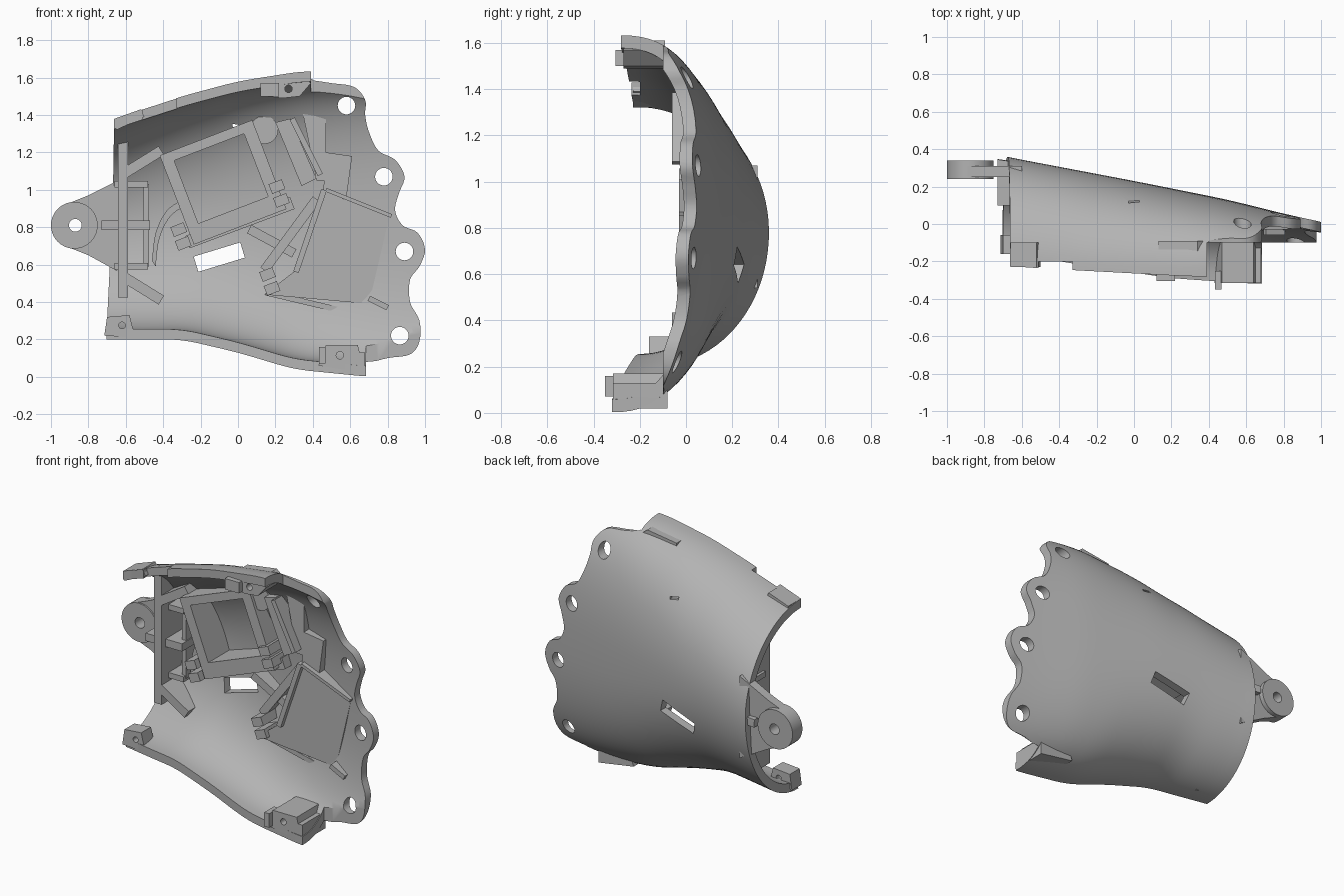
import bpy, bmesh, math
from mathutils import Vector

if "Cube" in bpy.data.objects:
    bpy.data.objects.remove(bpy.data.objects["Cube"])

grey = bpy.data.materials.new("plain_grey")
grey.use_nodes = True
grey.diffuse_color = (0.45, 0.45, 0.45, 1)
grey.node_tree.nodes["Principled BSDF"].inputs["Base Color"].default_value = (0.45, 0.45, 0.45, 1)


def finish(name, bm):
    bmesh.ops.recalc_face_normals(bm, faces=bm.faces)
    mesh = bpy.data.meshes.new(name)
    bm.to_mesh(mesh)
    bm.free()
    mesh.materials.append(grey)
    ob = bpy.data.objects.new(name, mesh)
    bpy.context.collection.objects.link(ob)
    return ob


def prism(name, pts, front, back):
    """Front-view outline pushed through a depth range."""
    bm = bmesh.new()
    a = [bm.verts.new((x, front, z)) for x, z in pts]
    b = [bm.verts.new((x, back, z)) for x, z in pts]
    bm.faces.new(a)
    bm.faces.new(b[::-1])
    for i in range(len(a)):
        j = (i + 1) % len(a)
        bm.faces.new((a[i], b[i], b[j], a[j]))
    return finish(name, bm)


def circle(x, z, r, n=28):
    return [(x + r * math.cos(k * math.tau / n), z + r * math.sin(k * math.tau / n)) for k in range(n)]


def rect(x, z, w, h, angle=0):
    c, s = math.cos(math.radians(angle)), math.sin(math.radians(angle))
    corners = [(-w / 2, -h / 2), (w / 2, -h / 2), (w / 2, h / 2), (-w / 2, h / 2)]
    return [(x + u * c - v * s, z + u * s + v * c) for u, v in corners]


def bar(x1, z1, x2, z2, w):
    return rect((x1 + x2) / 2, (z1 + z2) / 2, math.hypot(x2 - x1, z2 - z1), w,
                math.degrees(math.atan2(z2 - z1, x2 - x1)))


def boolean(ob, other, op="DIFFERENCE", keep=False):
    mod = ob.modifiers.new("cut", "BOOLEAN")
    mod.object, mod.operation, mod.solver = other, op, "EXACT"
    bpy.ops.object.select_all(action="DESELECT")
    bpy.context.view_layer.objects.active = ob
    ob.select_set(True)
    bpy.ops.object.modifier_apply(modifier=mod.name)
    if not keep:
        bpy.data.objects.remove(other)


def catmull(pts, steps=5):
    out = []
    for i in range(len(pts) - 1):
        p = [Vector(pts[min(max(i + k, 0), len(pts) - 1)]) for k in (-1, 0, 1, 2)]
        for s in range(steps):
            t = s / steps
            out.append(tuple(0.5 * (2 * p[1] + (p[2] - p[0]) * t
                                    + (2 * p[0] - 5 * p[1] + 4 * p[2] - p[3]) * t ** 2
                                    + (3 * p[1] - p[0] - 3 * p[2] + p[3]) * t ** 3)))
    return out + [pts[-1]]


def sample(table, x):
    """Piecewise line, softened by averaging neighbours."""
    def line(u):
        for (a, va), (b, vb) in zip(table, table[1:]):
            if u <= b:
                return va + (vb - va) * max(0, (u - a) / (b - a))
        return table[-1][1]
    return sum(line(x + k * 0.02) for k in range(-4, 5)) / 9


TOP = [(-0.75, 1.35), (-0.3, 1.5), (0, 1.58), (0.35, 1.635), (1.1, 1.62)]
BOTTOM = [(-0.75, 0.2), (-0.3, 0.2), (0, 0.13), (0.3, 0.04), (0.7, 0), (1.1, 0)]
BACK = [(-0.75, 0.375), (-0.66, 0.355), (0, 0.23), (0.5, 0.13), (0.8, 0.055), (1.1, -0.01)]
RIM_TOP = [(-0.75, -0.22), (-0.45, -0.24), (0.3, -0.28), (1.1, -0.29)]
RIM_LOW = [(-0.75, -0.13), (-0.4, -0.2), (0.2, -0.29), (0.65, -0.32), (1.1, -0.32)]
ROUND = [(-0.75, 2), (-0.2, 2.05), (0.5, 2.5), (1.1, 2.5)]


def section(x, inset, n=44):
    zt, zb, n_exp = sample(TOP, x), sample(BOTTOM, x), sample(ROUND, x)
    yb, h = sample(BACK, x) - inset, (zt - zb) / 2 - inset
    pts = []
    for i in range(n + 1):
        t = math.pi * (i / n - 0.5)
        s, c = math.sin(t), max(0, math.cos(t))
        rim = sample(RIM_TOP if s > 0 else RIM_LOW, x)
        pts.append((x, rim + (yb - rim) * c ** (2 / n_exp),
                    (zt + zb) / 2 + h * math.copysign(abs(s) ** (2 / n_exp), s)))
    return pts


def loft(name, inset, hollow):
    bm = bmesh.new()
    rings = []
    for k in range(47):
        x = -0.75 + k * 0.04
        pts = section(x, inset)
        if hollow:
            pts += section(x, inset + hollow)[::-1]
        rings.append([bm.verts.new(p) for p in pts])
    m = len(rings[0])
    for a, b in zip(rings, rings[1:]):
        for i in range(m):
            j = (i + 1) % m
            bm.faces.new((a[i], a[j], b[j], b[i]))
    for ring in (rings[0], rings[-1]):
        if hollow:
            for i in range(m // 2 - 1):
                bm.faces.new((ring[i], ring[i + 1], ring[m - 2 - i], ring[m - 1 - i]))
        else:
            bm.faces.new(ring)
    return finish(name, bm)


# Curved shell, trimmed to the scalloped outline
shell = loft("shell", 0, 0.055)
scallops = [(0.4, 1.585), (0.5, 1.57), (0.62, 1.55), (0.68, 1.48), (0.68, 1.4), (0.7, 1.31), (0.75, 1.21),
            (0.84, 1.16), (0.89, 1.07), (0.86, 0.98), (0.84, 0.89), (0.88, 0.81), (0.96, 0.77),
            (1.0, 0.68), (0.97, 0.59), (0.92, 0.52), (0.92, 0.4), (0.97, 0.3), (0.97, 0.19),
            (0.92, 0.12), (0.8, 0.1), (0.685, 0.07)]
trim = [(0.36, 1.8)] + catmull(scallops) + [(0.68, -0.2), (-0.72, -0.2), (-0.7, 0.3), (-0.67, 0.9), (-0.655, 1.8)]
boolean(shell, prism("trim", trim, -1, 1), "INTERSECT")
boolean(shell, prism("upper_relief", rect(0.79, 1.4, 0.8, 1), -1, -0.1))
boolean(shell, prism("lower_relief", rect(1.085, 0.4, 0.8, 1.1), -1, -0.1))
boolean(shell, prism("rim_notch", rect(-0.42, 1.45, 0.18, 0.3), -1, -0.2))
for x, z in ((0.58, 1.45), (0.78, 1.07), (0.89, 0.67), (0.865, 0.22)):
    boolean(shell, prism("knuckle_hole", circle(x, z, 0.047), -1, 1))
boolean(shell, prism("slot", rect(-0.1, 0.64, 0.26, 0.085, 17), 0, 1))
boolean(shell, prism("small_slot", rect(0, 1.34, 0.06, 0.015, -10), 0, 1))

# Solid inner volume that clips every interior part to the shell wall
core = loft("core", 0.02, 0)
core.hide_render = True
parts = [shell]


def inner(name, pts, front, hole=None):
    ob = prism(name, pts, front, 0.6)
    if hole:
        boolean(ob, prism("hole", hole, -1, 1))
    boolean(ob, core, "INTERSECT", keep=True)
    parts.append(ob)
    return ob


# Tilted compartment frame
inner("compartment_frame", rect(-0.08, 1.04, 0.53, 0.51, 21), 0.0, rect(-0.09, 1.06, 0.4, 0.36, 21))
inner("frame_ledge", bar(-0.27, 0.72, 0.29, 0.93, 0.07), 0.05)
inner("round_boss", circle(0.14, 1.32, 0.075), 0.02)

# Clip pairs
for x, z in ((-0.305, 0.75), (0.22, 0.98), (0.17, 0.51)):
    for k in (-1, 1):
        inner("clip", rect(x - 0.012 * k, z + 0.037 * k, 0.075, 0.055, 21), -0.03)

# Braces and panels toward the knuckle side
inner("slanted_brace", [(0.2, 1.36), (0.28, 1.38), (0.42, 1.06), (0.34, 1.02)], -0.02)
inner("brace_wall", bar(0.29, 1.38, 0.44, 1.08, 0.03), -0.06)
inner("upper_column", [(0.34, 1.44), (0.47, 1.44), (0.47, 1.05), (0.42, 1.05)], 0.0)
inner("upper_panel", [(0.47, 1.2), (0.61, 1.18), (0.58, 0.96), (0.45, 0.9)], 0.0)
inner("main_panel", [(0.46, 0.99), (0.81, 0.86), (0.7, 0.39), (0.14, 0.44), (0.31, 0.57)], 0.0)
inner("panel_edge", bar(0.47, 1.0, 0.82, 0.86, 0.02), -0.03)
inner("panel_side", bar(0.31, 0.56, 0.46, 1.0, 0.03), -0.03)
inner("diagonal_strut", bar(0.06, 0.79, 0.3, 0.66, 0.05), 0.06)
inner("cross_strut", bar(0.14, 0.57, 0.42, 0.95, 0.05), 0.04)
inner("panel_foot", bar(0.15, 0.45, 0.53, 0.36, 0.03), 0.02)
inner("lower_rail", bar(0.7, 0.42, 0.8, 0.37, 0.03), -0.06)
inner("slot_sill", bar(-0.22, 0.52, 0.08, 0.6, 0.04), 0.17)

# Ribbed cross near the open end
inner("spine", rect(-0.615, 0.84, 0.055, 0.83), 0.06)
inner("cross_rib", rect(-0.6, 0.81, 0.26, 0.05), 0.1)
for s in (-1, 1):
    inner("outer_arm", bar(-0.62, 0.81 + 0.27 * s, -0.41, 0.81 + 0.4 * s, 0.055), 0.06)
    inner("short_rib", bar(-0.66, 0.81 + 0.22 * s, -0.48, 0.81 + 0.22 * s, 0.035), 0.13)
inner("side_rib", rect(-0.49, 0.81, 0.03, 0.44), 0.15)
arc = catmull([(-0.46, 0.62), (-0.44, 0.77), (-0.38, 0.89), (-0.29, 0.95)])
inner("curved_ridge", arc + [(x + 0.02, z - 0.03) for x, z in arc[::-1]], 0.17)

# Pivot tab with a thick hub
tab = prism("pivot_tab", [(-0.9, 0.93), (-0.8, 0.97), (-0.6, 1.07), (-0.6, 0.54), (-0.8, 0.65), (-0.9, 0.69)], 0.25, 0.31)
hub = prism("pivot_hub", circle(-0.875, 0.81, 0.125, 40), 0.24, 0.34)
for ob in (tab, hub):
    boolean(ob, prism("pivot_hole", circle(-0.87, 0.81, 0.034), -1, 1))
parts += [tab, hub]

# Corner mounts
lower = prism("lower_mount", [(0.43, 0.06), (0.47, 0.17), (0.64, 0.17), (0.65, 0.13), (0.68, 0.13), (0.68, 0.02)], -0.315, -0.08)
boolean(lower, prism("hole", circle(0.545, 0.115, 0.02), -1, 1))
upper = prism("upper_mount", [(0.13, 1.5), (0.13, 1.58), (0.34, 1.61), (0.39, 1.57), (0.33, 1.5), (0.24, 1.49)], -0.27, -0.09)
boolean(upper, prism("hole", circle(0.27, 1.54, 0.02), -1, 1))
corner = prism("low_corner_block", [(-0.715, 0.22), (-0.7, 0.32), (-0.58, 0.33), (-0.55, 0.21)], -0.16, -0.06)
boolean(corner, prism("hole", circle(-0.62, 0.275, 0.018), -1, 1))
parts += [lower, upper, corner,
          prism("lower_peg", rect(0.45, 0.115, 0.035, 0.09), -0.35, -0.25),
          prism("upper_peg", rect(0.17, 1.535, 0.1, 0.07), -0.305, -0.2),
          prism("top_corner_block", [(-0.66, 1.38), (-0.52, 1.43), (-0.5, 1.39), (-0.65, 1.32)], -0.23, -0.1)]

bpy.data.objects.remove(core)
bpy.ops.object.select_all(action="DESELECT")
for ob in parts:
    ob.select_set(True)
bpy.context.view_layer.objects.active = shell
bpy.ops.object.shade_smooth_by_angle(angle=math.radians(32))
